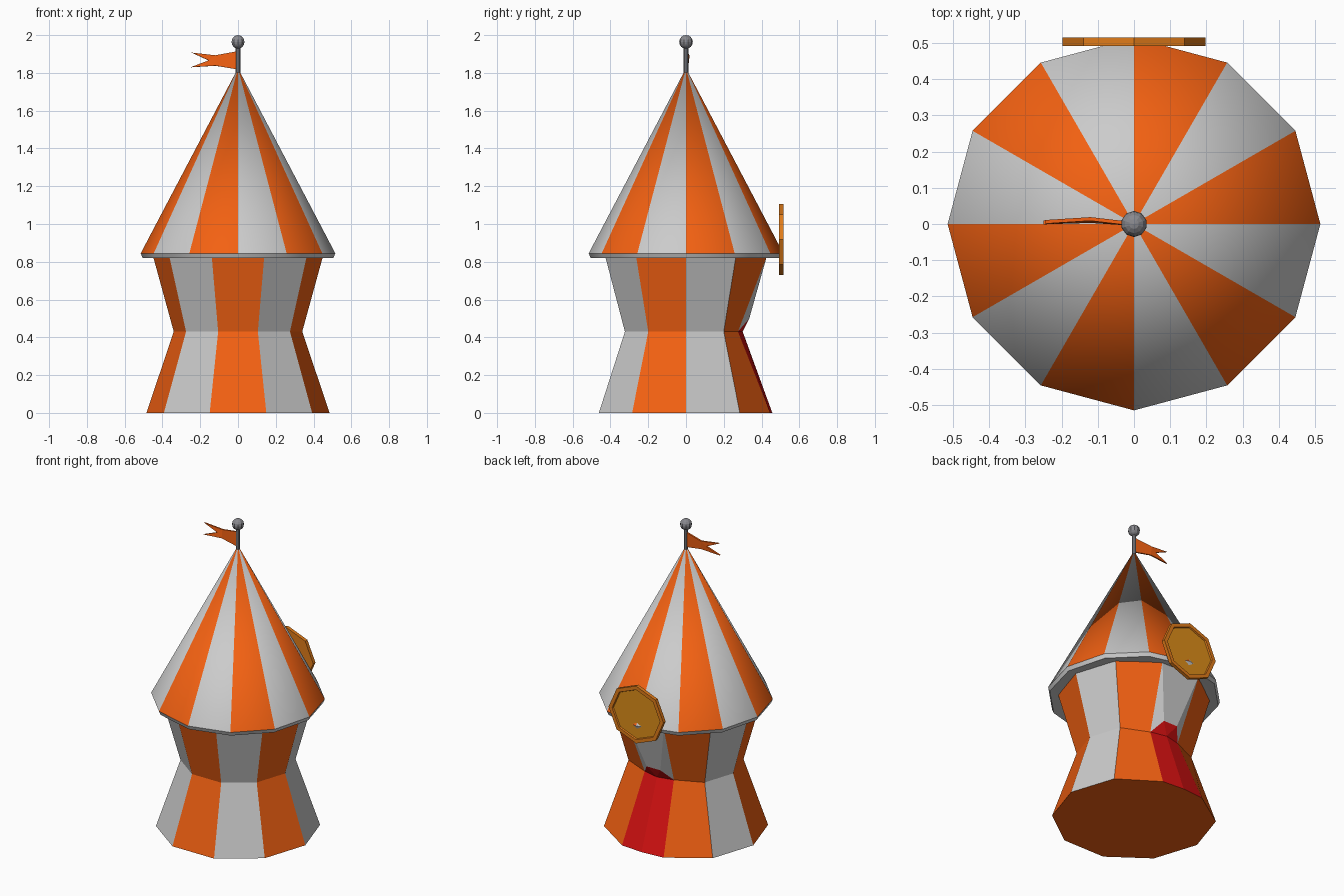
import bpy, bmesh
from math import sin, cos, pi, radians

if "Cube" in bpy.data.objects:
    bpy.data.objects.remove(bpy.data.objects["Cube"])


def material(name, rgb):
    m = bpy.data.materials.new(name)
    m.diffuse_color = (*rgb, 1)
    m.use_nodes = True
    m.node_tree.nodes["Principled BSDF"].inputs["Base Color"].default_value = m.diffuse_color
    return m


ORANGE = material("orange_canvas", (0.9, 0.12, 0.006))
GREY = material("pale_canvas", (0.6, 0.6, 0.6))
RED = material("red_cloth", (0.7, 0.006, 0.006))
GOLD = material("gold_paint", (0.72, 0.27, 0.01))
FRAME = material("frame_paint", (0.75, 0.2, 0.01))
METAL = material("pole_metal", (0.25, 0.25, 0.27))


def finish(name, bm, mats, smooth=False):
    bmesh.ops.recalc_face_normals(bm, faces=bm.faces)
    me = bpy.data.meshes.new(name)
    bm.to_mesh(me)
    bm.free()
    for m in mats:
        me.materials.append(m)
    ob = bpy.data.objects.new(name, me)
    bpy.context.collection.objects.link(ob)
    if smooth:
        bpy.ops.object.select_all(action='DESELECT')
        ob.select_set(True)
        bpy.context.view_layer.objects.active = ob
        bpy.ops.object.shade_smooth_by_angle(angle=radians(35))
    return ob


def ring(bm, n, r, z, start):
    return [bm.verts.new((r * cos(start + 2 * pi * i / n), r * sin(start + 2 * pi * i / n), z))
            for i in range(n)]


def bridge(bm, a, b, pick):
    for i in range(len(a)):
        j = (i + 1) % len(a)
        f = bm.faces.new((a[i], a[j], b[j], b[i]))
        f.material_index = pick(i)


def stripe(i):
    return i % 2


# Striped roof: twelve-sided cone with a thin rim and soffit
bm = bmesh.new()
rim = ring(bm, 12, 0.515, 0.845, 0)
lip = ring(bm, 12, 0.505, 0.82, 0)
inner = ring(bm, 12, 0.425, 0.825, 0)
apex = bm.verts.new((0, 0, 1.825))
for i in range(12):
    bm.faces.new((rim[i], rim[(i + 1) % 12], apex)).material_index = i % 2
bridge(bm, lip, rim, lambda i: 1)
bridge(bm, inner, lip, lambda i: 1)
bm.faces.new(inner).material_index = 1
finish("roof", bm, [ORANGE, GREY], True)

# Ten-sided waisted wall; panel 0 faces front, panel 5 holds the doorway
bm = bmesh.new()
start = -pi / 2 - pi / 10
base = ring(bm, 10, 0.485, 0, start)
waist = ring(bm, 10, 0.34, 0.43, start)
top = ring(bm, 10, 0.45, 0.83, start)
for v in (waist[5], waist[6]):
    v.co.y = 0.275
for v in (base[5], base[6]):
    v.co.y = 0.445
for i in range(10):
    j = (i + 1) % 10
    if i != 5:
        bm.faces.new((base[i], base[j], waist[j], waist[i])).material_index = i % 2
        bm.faces.new((waist[i], waist[j], top[j], top[i])).material_index = i % 2
# Doorway arch and red door cloth bulging at the middle
a = bm.verts.new((0.05, 0.335, 0.5))
b = bm.verts.new((-0.05, 0.335, 0.5))
mid = bm.verts.new((0, 0.30, 0.43))
foot = bm.verts.new((0, 0.457, 0))
for f in ((waist[5], a, top[5]), (a, b, top[6], top[5]), (b, waist[6], top[6])):
    bm.faces.new(f).material_index = 1
for f in ((base[5], foot, mid, waist[5]), (foot, base[6], waist[6], mid),
          (waist[5], mid, a), (mid, b, a), (mid, waist[6], b)):
    bm.faces.new(f).material_index = 2
bm.faces.new(base[:6] + [foot] + base[6:]).material_index = 0
finish("wall", bm, [ORANGE, GREY, RED])

# Pole and finial ball
bm = bmesh.new()
low, high = ring(bm, 8, 0.012, 1.79, 0), ring(bm, 8, 0.012, 1.94, 0)
bridge(bm, low, high, lambda i: 0)
bm.faces.new(low)
bm.faces.new(high)
finish("pole", bm, [METAL], False)
bm = bmesh.new()
bmesh.ops.create_uvsphere(bm, u_segments=10, v_segments=8, radius=0.036)
bmesh.ops.translate(bm, verts=bm.verts, vec=(0, 0, 1.964))
finish("finial", bm, [METAL])

# Swallow-tailed pennant with a slight ripple
bm = bmesh.new()
hi = [(0, 0.0, 1.915), (-0.12, 0.014, 1.893), (-0.245, 0.006, 1.907)]
lo = [(0, 0.0, 1.818), (-0.12, 0.008, 1.838), (-0.25, 0.004, 1.83)]
h = [bm.verts.new(p) for p in hi]
l = [bm.verts.new(p) for p in lo]
notch = bm.verts.new((-0.155, 0.01, 1.866))
bm.faces.new((h[0], h[1], l[1], l[0]))
bm.faces.new((h[1], notch, l[1]))
bm.faces.new((h[1], h[2], notch))
bm.faces.new((l[1], notch, l[2]))
flag = finish("pennant", bm, [ORANGE])
mod = flag.modifiers.new("thickness", 'SOLIDIFY')
mod.thickness = 0.01
mod.offset = 0


# Octagonal hanging sign: raised frame around a plain plate
def octagon(bm, s, y):
    return [bm.verts.new((0.198 * s * cos(i * pi / 4), y, 0.918 + 0.187 * s * sin(i * pi / 4)))
            for i in range(8)]


bm = bmesh.new()
loops = [octagon(bm, 1, 0.492), octagon(bm, 1, 0.515),
         octagon(bm, 0.87, 0.515), octagon(bm, 0.85, 0.506)]
for p, q in zip(loops, loops[1:]):
    bridge(bm, p, q, lambda i: 0)
bm.faces.new(loops[0]).material_index = 0
bm.faces.new(loops[-1]).material_index = 1
finish("sign", bm, [FRAME, GOLD])
